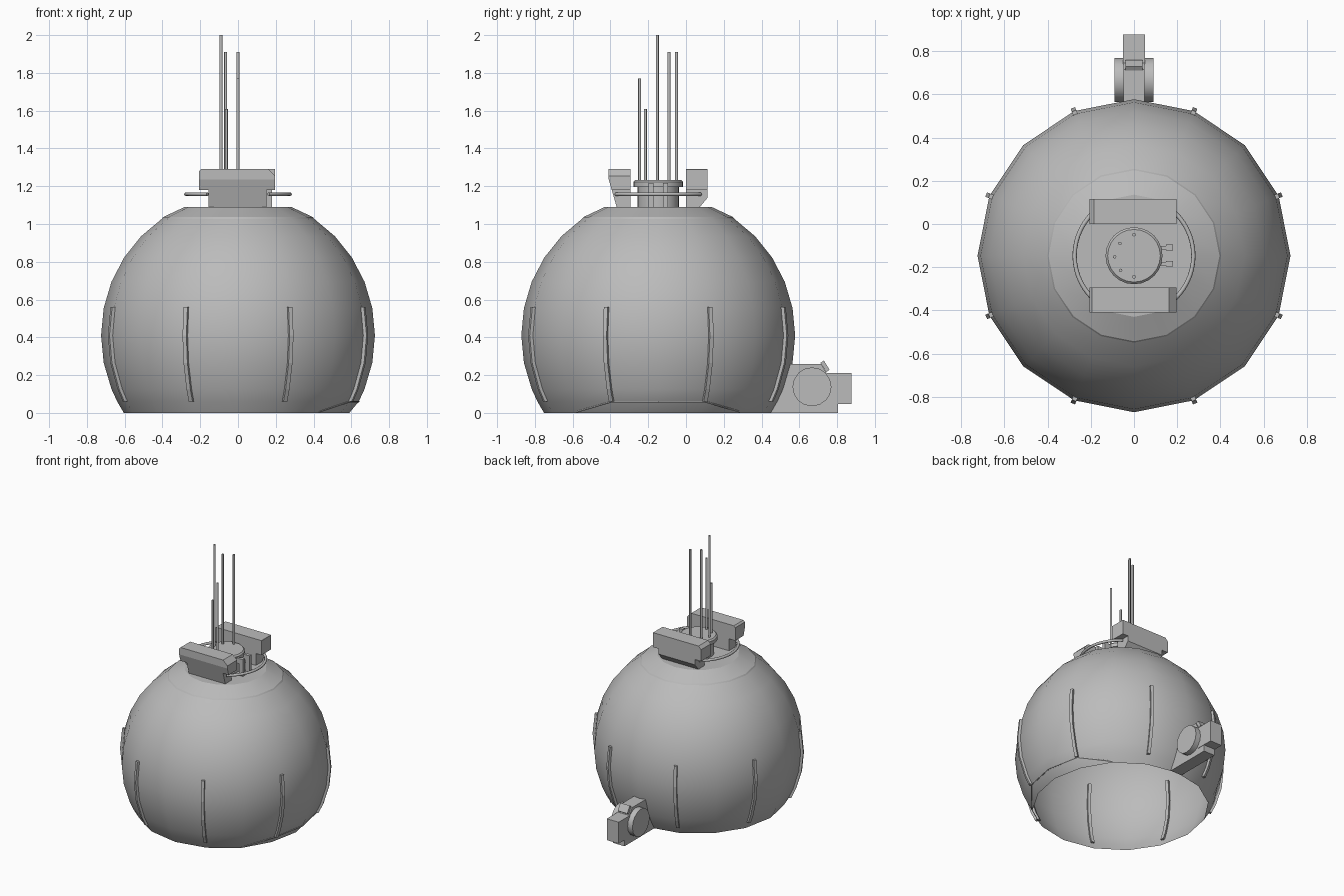
import bpy, bmesh, math
from mathutils import Matrix, Vector

if "Cube" in bpy.data.objects:
    bpy.data.objects.remove(bpy.data.objects["Cube"], do_unlink=True)

CY = -0.147                       # hull axis in y
RX, RZ, CZ = 0.725, 0.743, 0.41   # hull ellipsoid

grey = bpy.data.materials.new("plain grey")
grey.use_nodes = True
grey.diffuse_color = (0.5, 0.5, 0.5, 1)
grey.node_tree.nodes["Principled BSDF"].inputs["Base Color"].default_value = (0.5, 0.5, 0.5, 1)


def finish(name, bm, smooth=None):
    bmesh.ops.recalc_face_normals(bm, faces=bm.faces)
    me = bpy.data.meshes.new(name)
    bm.to_mesh(me)
    bm.free()
    me.materials.append(grey)
    ob = bpy.data.objects.new(name, me)
    bpy.context.collection.objects.link(ob)
    if smooth:
        bpy.ops.object.select_all(action='DESELECT')
        ob.select_set(True)
        bpy.context.view_layer.objects.active = ob
        bpy.ops.object.shade_smooth_by_angle(angle=math.radians(smooth))
    return ob


def skin(rings, cap_start=True, cap_end=True):
    """Bridge a list of point loops into a new bmesh."""
    bm = bmesh.new()
    loops = [[bm.verts.new(p) for p in ring] for ring in rings]
    n = len(loops[0])
    for a, b in zip(loops, loops[1:]):
        for i in range(n):
            j = (i + 1) % n
            bm.faces.new((a[i], a[j], b[j], b[i]))
    if cap_start:
        bm.faces.new(loops[0])
    if cap_end:
        bm.faces.new(loops[-1])
    return bm


def circle(r, z, n=16):
    return [(r * math.cos(2 * math.pi * i / n), CY + r * math.sin(2 * math.pi * i / n), z)
            for i in range(n)]


def hull_radius(z):
    return RX * math.sqrt(1 - ((z - CZ) / RZ) ** 2)


def extrude_x(name, outline, x0, x1):
    return finish(name, skin([[(x, y, z) for y, z in outline] for x in (x0, x1)]))


def box(name, x, y, z):
    return extrude_x(name, [(y[0], z[0]), (y[1], z[0]), (y[1], z[1]), (y[0], z[1])], *x)


def rod(name, start, end, r, n=8, smooth=None):
    a, b = Vector(start), Vector(end)
    bm = bmesh.new()
    turn = (b - a).to_track_quat('Z', 'Y').to_matrix().to_4x4()
    bmesh.ops.create_cone(bm, cap_ends=True, segments=n, radius1=r, radius2=r,
                          depth=(b - a).length,
                          matrix=Matrix.Translation((a + b) / 2) @ turn)
    return finish(name, bm, smooth)


# Round hollow hull, open below, with its lower edge tucked in on the left side
levels = [0, 0.06] + [CZ + RZ * math.sin(math.radians(11.25 * k)) for k in range(-2, 6)]
rings = [circle(hull_radius(z), z) for z in levels]
for i in (-1, 0, 1):
    x, y, z = rings[0][i]
    rings[0][i] = (x * 0.975, CY + (y - CY) * 0.975, z)
finish("hull", skin(rings, False, False), 40)

# Sloping collar closing the top of the hull
rim = levels[-1]
finish("collar", skin([circle(hull_radius(rim), rim), circle(0.396, rim + 0.009),
                       circle(0.283, 1.09)], False, True), 20)

# Eight curved ribs around the hull
for k in range(8):
    ang = math.radians(22.5 + 45 * k)
    out = Vector((math.cos(ang), math.sin(ang), 0))
    side = Vector((-out.y, out.x, 0)) * 0.011
    sections = []
    for z in (0.06, 0.126, 0.265, CZ, 0.56):
        mid = Vector((0, CY, z)) + out * hull_radius(z)
        sections.append([mid - out * 0.02 - side, mid + out * 0.016 - side,
                         mid + out * 0.016 + side, mid - out * 0.02 + side])
    finish(f"rib_{k + 1}", skin(sections))

# Thin seam along the tucked edge
seam = []
for step in range(-2, 3):
    ang, z = math.radians(22.5 * step), (0.006 if abs(step) == 2 else 0.06)
    r = hull_radius(z)
    seam.append((r * math.cos(ang), CY + r * math.sin(ang), z))
for k, (a, b) in enumerate(zip(seam, seam[1:])):
    rod(f"lower_seam_{k + 1}", a, b, 0.005, 6)

# Hatch on the hull axis
finish("hatch_neck", skin([circle(0.11, 1.085, 24), circle(0.11, 1.2, 24)], False, False), 30)
finish("hatch_lid", skin([circle(0.132, 1.195, 24), circle(0.132, 1.222, 24),
                          circle(0.122, 1.232, 24)]), 30)
for k, s in enumerate((-1, 1)):
    y = CY + s * 0.038
    box(f"hatch_hinge_{k + 1}", (0.1, 0.155), (y - 0.008, y + 0.008), (1.175, 1.215))
    box(f"hinge_post_{k + 1}", (0.148, 0.18), (y - 0.013, y + 0.013), (1.085, 1.217))

# Hand rails: one arc on each side, running between the housings
for name, turn in (("left", 0), ("right", math.pi)):
    arcs = []
    for j in range(17):
        a = turn + math.radians(-54 + 108 * j / 16)
        arcs.append([])
        for i in range(8):
            r = 0.275 + 0.01 * math.cos(math.pi * i / 4)
            arcs[-1].append((r * math.cos(a), CY + r * math.sin(a),
                             1.158 + 0.01 * math.sin(math.pi * i / 4)))
    finish(f"{name}_hand_rail", skin(arcs), 50)

# Two housings beside the hatch: wide head, narrow foot, outer face cut to a slope
for name, s, left, right, break_z in (("front", -1, 0.012, 0.035, 1.235),
                                      ("back", 1, 0.022, 0.001, 1.14)):
    inner, outer = CY + s * 0.147, CY + s * 0.262
    outline = [(-0.155, 1.085), (0.15, 1.085), (0.15, 1.18), (0.197, 1.18),
               (0.197, 1.29 - right), (0.197 - right, 1.29),
               (-0.207 + left, 1.29), (-0.207, 1.29 - left), (-0.207, 1.18), (-0.155, 1.18)]
    bm = skin([[(x, y, z) for x, z in outline] for y in (inner, outer)])
    cut = bmesh.ops.bisect_plane(bm, geom=bm.verts[:] + bm.edges[:] + bm.faces[:],
                                 plane_co=(0, outer, break_z),
                                 plane_no=(0, s * (break_z - 1.09), -0.042), clear_outer=True)
    bmesh.ops.holes_fill(bm, edges=[e for e in bm.edges if e.is_boundary], sides=0)
    finish(f"{name}_housing", bm)

# Antennas standing on the hatch lid
for k, (x, y, top) in enumerate([(0, -0.05, 1.91), (-0.065, -0.09, 1.91), (-0.09, -0.152, 2.0),
                                 (-0.062, -0.215, 1.61), (0, -0.245, 1.77)]):
    rod(f"antenna_{k + 1}", (x, y, 1.2), (x, y, top), 0.008, 8, 50)

# Rear drive unit: body, end block, side drums and tilted flap
extrude_x("drive_body", [(0.45, 0), (0.805, 0), (0.805, 0.21), (0.745, 0.21),
                         (0.715, 0.258), (0.55, 0.258)], -0.048, 0.048)
box("drive_end_block", (-0.05, 0.05), (0.74, 0.877), (0.048, 0.21))
for name, s in (("left", 1), ("right", -1)):
    rod(f"{name}_drum", (s * 0.04, 0.667, 0.138), (s * 0.09, 0.667, 0.138), 0.103, 16, 30)
extrude_x("drive_flap", [(0.712, 0.265), (0.73, 0.277), (0.76, 0.228), (0.742, 0.216)],
          -0.04, 0.04)
